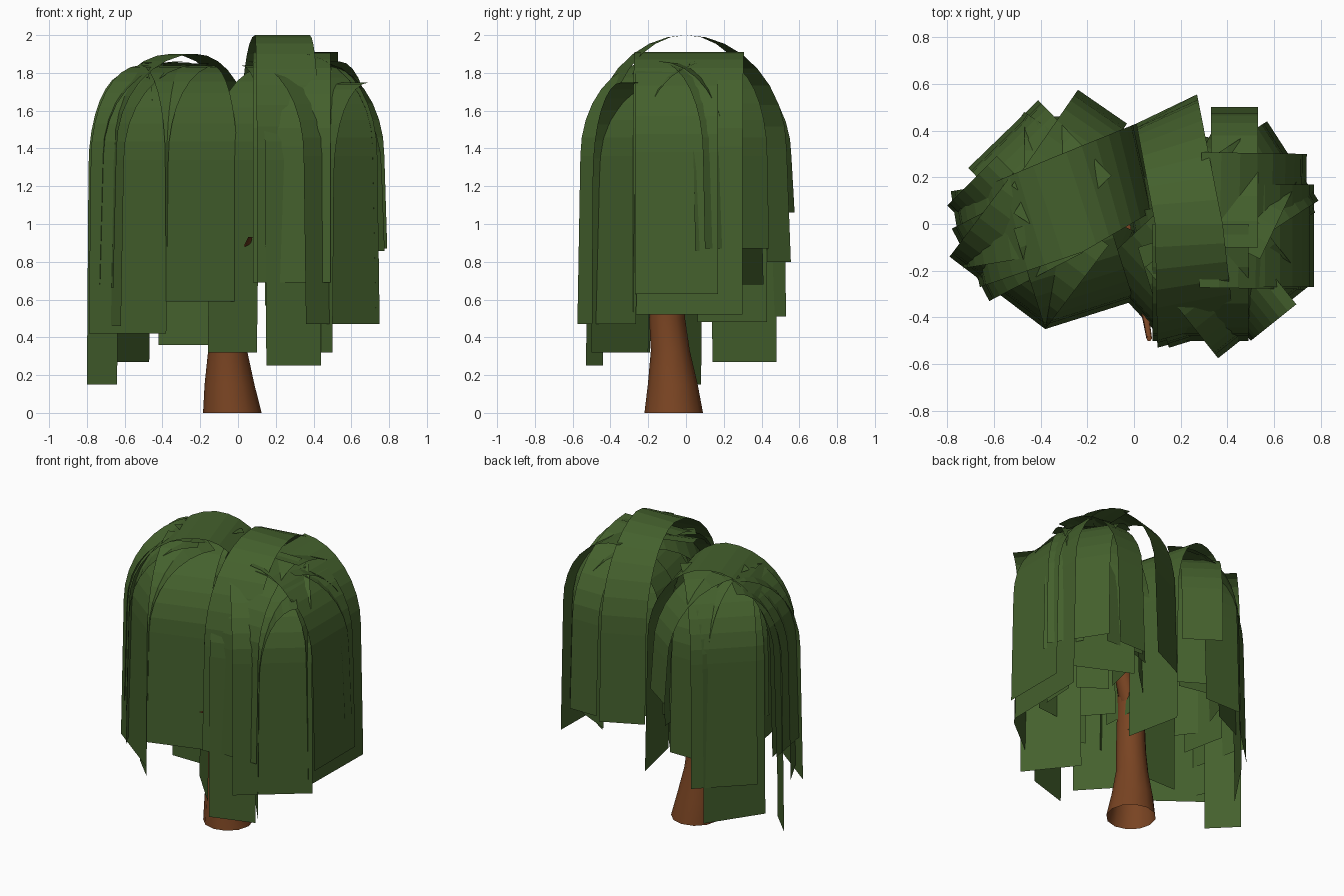
import bpy, bmesh, math, random
from mathutils import Vector

if "Cube" in bpy.data.objects:
    bpy.data.objects.remove(bpy.data.objects["Cube"])

random.seed(4)


def material(name, rgb):
    m = bpy.data.materials.new(name)
    m.diffuse_color = (*rgb, 1)
    m.use_nodes = True
    m.node_tree.nodes["Principled BSDF"].inputs["Base Color"].default_value = m.diffuse_color
    return m


LEAF = material("leaf green", (0.058, 0.118, 0.026))
BARK = material("bark brown", (0.19, 0.057, 0.016))


def finish(bm, name, mat):
    me = bpy.data.meshes.new(name)
    bm.to_mesh(me)
    bm.free()
    me.materials.append(mat)
    ob = bpy.data.objects.new(name, me)
    bpy.context.collection.objects.link(ob)
    return ob


def strip(bm, p0, p1, q0, q1, zb, zt, fall=0.5, segs=8):
    """Drooping ribbon: starts level at edge q, arcs over, hangs at edge p."""
    p0, p1, q0, q1 = (Vector(v) for v in (p0, p1, q0, q1))
    steps = []
    for i in range(segs + 1):
        a = math.pi / 2 * i / segs
        steps.append((math.sin(a) * 0.96, zt - fall * (1 - math.cos(a))))
    steps.append((1.0, zb))
    rows = []
    for u, z in steps:
        a, b = q0.lerp(p0, u), q1.lerp(p1, u)
        rows.append((bm.verts.new((a.x, a.y, z)), bm.verts.new((b.x, b.y, z))))
    for (a, b), (c, d) in zip(rows, rows[1:]):
        bm.faces.new((a, b, d, c))


def hang(bm, centre, x0, y0, x1, y1, zb, zt, reach):
    """Ribbon given by its bottom edge, running straight in towards the centre."""
    a, b, c = Vector((x0, y0)), Vector((x1, y1)), Vector(centre)
    n = Vector((b.y - a.y, a.x - b.x)).normalized()
    if n.dot((a + b) / 2 - c) > 0:
        n = -n
    strip(bm, a, b, a + n * reach, b + n * reach, zb, zt)


def inner(bm, centre, count):
    """Smaller ribbons filling the inside of a crown half."""
    for i in range(count):
        a = 2 * math.pi * (i + random.uniform(-.2, .2)) / count
        r, w = random.uniform(.22, .40), random.uniform(.09, .15)
        o = Vector((math.cos(a), math.sin(a)))
        t = Vector((-o.y, o.x)) * w
        m = Vector(centre) + o * r
        hang(bm, centre, *(m - t), *(m + t), random.uniform(.55, .95),
             random.uniform(1.76, 1.86), r + .04)


# right half of the crown: bottom edge x0, y0, x1, y1, bottom z, top z, reach
RIGHT = [
    (.08, -.50, .49, -.50, .69, 1.91, .50),
    (.36, -.575, .75, -.265, .47, 1.86, .50),
    (.77, -.27, .77, .17, .63, 1.88, .45),
    (.79, .10, .57, .44, .87, 1.86, .45),
    (.33, .50, .53, .50, .80, 1.91, .60),
    (.15, -.53, .44, -.44, .25, 1.84, .45),
    (.26, -.20, .50, -.50, .32, 1.75, .25),
    (.72, .23, .34, .41, .68, 1.86, .42),
    (.02, .20, .04, -.22, .70, 1.82, .35),
    (.73, -.28, .74, .30, .52, 1.91, .45),
    (-.16, -.19, .10, -.47, .32, 1.84, .45),
]
LEFT = [
    (-.79, -.14, -.38, -.45, .42, 1.84, .45),
    (-.38, -.45, .00, -.33, .59, 1.84, .45),
    (-.80, .08, -.64, -.08, .15, 1.80, .30),
    (-.70, .14, -.47, .48, .27, 1.82, .40),
    (-.71, .24, -.41, .53, .51, 1.85, .45),
    (-.24, .575, -.03, .43, 1.06, 1.85, .50),
    (-.42, -.11, -.10, -.11, .36, 1.80, .20),
    (-.785, .14, -.73, -.19, .68, 1.86, .45),
    (-.78, -.02, -.62, -.33, .46, 1.84, .45),
    (-.47, .46, -.20, .46, .68, 1.84, .45),
]

bm = bmesh.new()
for row in RIGHT:
    hang(bm, (.37, 0), *row)
# tall arch running front to back
q = ((.09, 0), (.38, 0))
strip(bm, (.01, .43), (.27, .555), *q, .80, 2.0, .6)
strip(bm, (.10, -.53), (.43, -.44), *q, .69, 2.0, .6)
inner(bm, (.37, 0), 13)
finish(bm, "right_foliage", LEAF)

bm = bmesh.new()
for row in LEFT:
    hang(bm, (-.37, 0), *row)
# broad arch running left to right
q = ((-.36, .28), (-.22, -.12))
strip(bm, (-.74, .12), (-.66, -.27), *q, .66, 1.9)
strip(bm, (.01, .43), (.09, .06), *q, .48, 1.9)
inner(bm, (-.37, 0), 13)
finish(bm, "left_foliage", LEAF)


def tube(name, path, sides=12):
    """Tapered wood from x, y, z, radius rings, open at the lower end."""
    bm = bmesh.new()
    rings = []
    for i, (x, y, z, r) in enumerate(path):
        rings.append([bm.verts.new((x + r * math.cos(2 * math.pi * k / sides),
                                    y + r * math.sin(2 * math.pi * k / sides), z))
                      for k in range(sides)])
    for a, b in zip(rings, rings[1:]):
        for k in range(sides):
            j = (k + 1) % sides
            bm.faces.new((a[k], a[j], b[j], b[k]))
    bm.faces.new(rings[-1])
    ob = finish(bm, name, BARK)
    for f in ob.data.polygons:
        f.use_smooth = len(f.vertices) == 4


# trunk and the limbs hidden under the leaves
tube("trunk", [(-.03, -.065, 0, .155), (-.045, -.07, .15, .132), (-.055, -.083, .33, .103),
               (-.06, -.10, .50, .095), (-.04, -.08, .80, .085), (0, -.04, 1.0, .075)])
tube("left_limb", [(-.04, -.07, .75, .06), (-.16, -.03, 1.1, .05),
                   (-.28, 0, 1.4, .04), (-.36, 0, 1.7, .02)], 8)
tube("right_limb", [(-.02, -.06, .8, .065), (.12, -.02, 1.15, .05),
                    (.27, 0, 1.5, .04), (.34, 0, 1.8, .02)], 8)
tube("small_branch", [(-.02, -.09, .72, .03), (.03, -.28, .84, .02), (.065, -.49, .93, .012)], 6)
